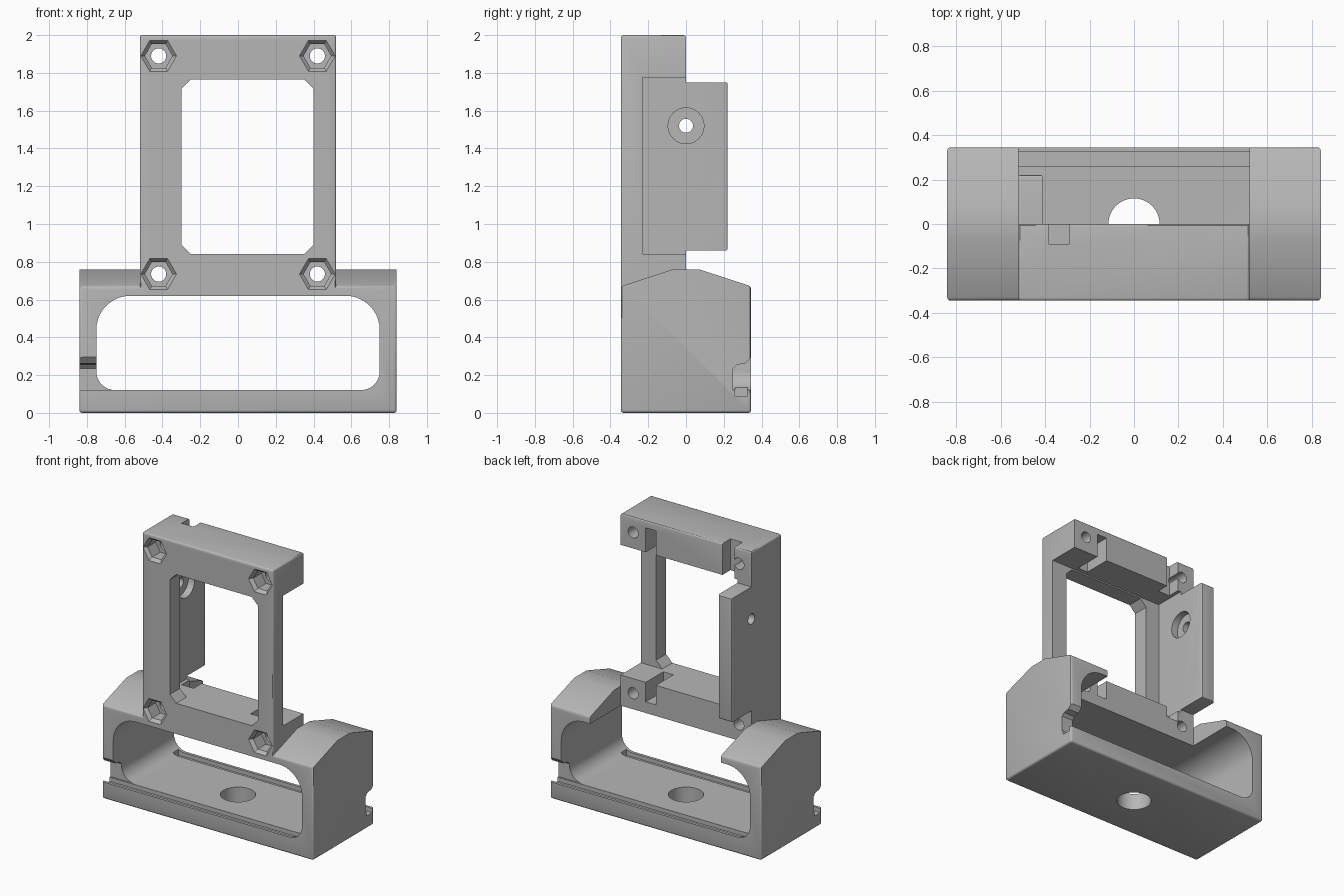
import bpy, bmesh, math
from mathutils import Vector

cube = bpy.data.objects.get("Cube")
if cube:
    bpy.data.objects.remove(cube, do_unlink=True)

grey = bpy.data.materials.new("mid_grey")
grey.use_nodes = True
colour = (0.47, 0.47, 0.47, 1)
grey.diffuse_color = colour
grey.node_tree.nodes["Principled BSDF"].inputs["Base Color"].default_value = colour


def prism(name, points, axis, lo, hi, end_scale=1.0, bevel=0.0, keep=lambda e: True):
    """Extrude a profile along an axis; profile pairs are (y,z), (x,z) or (x,y)."""
    def place(p, d):
        a, b = p
        return {"x": (d, a, b), "y": (a, d, b), "z": (a, b, d)}[axis]
    n = len(points)
    cx, cy = sum(p[0] for p in points) / n, sum(p[1] for p in points) / n
    far = [(cx + (p[0] - cx) * end_scale, cy + (p[1] - cy) * end_scale) for p in points]
    bm = bmesh.new()
    a = [bm.verts.new(place(p, lo)) for p in points]
    b = [bm.verts.new(place(p, hi)) for p in far]
    bm.faces.new(a)
    bm.faces.new(b[::-1])
    for i in range(n):
        j = (i + 1) % n
        bm.faces.new((a[i], b[i], b[j], a[j]))
    bmesh.ops.recalc_face_normals(bm, faces=bm.faces)
    if bevel:
        bmesh.ops.bevel(bm, geom=[e for e in bm.edges if keep(e)], offset=bevel,
                        segments=3, profile=0.5, affect="EDGES")
    mesh = bpy.data.meshes.new(name)
    bm.to_mesh(mesh)
    bm.free()
    mesh.materials.append(grey)
    ob = bpy.data.objects.new(name, mesh)
    bpy.context.scene.collection.objects.link(ob)
    return ob


def rect(a0, a1, b0, b1):
    return [(a0, b0), (a1, b0), (a1, b1), (a0, b1)]


def box(name, x0, x1, y0, y1, z0, z1, **kw):
    return prism(name, rect(x0, x1, y0, y1), "z", z0, z1, **kw)


def ring(cx, cy, r, n):
    return [(cx + r * math.cos(math.tau * i / n), cy + r * math.sin(math.tau * i / n))
            for i in range(n)]


def rounded(a0, a1, b0, b1, low, high, steps):
    """Rectangle with separate corner radii at the bottom and the top."""
    pts = []
    for cx, cy, r, start in ((a1 - high, b1 - high, high, 0), (a0 + high, b1 - high, high, 1),
                             (a0 + low, b0 + low, low, 2), (a1 - low, b0 + low, low, 3)):
        for i in range(steps + 1):
            t = math.pi / 2 * (start + i / steps)
            pts.append((cx + r * math.cos(t), cy + r * math.sin(t)))
    return pts


# Gabled housing
gable = [(-.345, 0), (.345, 0), (.345, .67), (.07, .76), (-.07, .76), (-.345, .67)]
mount = prism("camera_mount", gable, "x", -.84, .84, bevel=.015,
              keep=lambda e: max(v.co.z for v in e.verts) < .68)
helpers = []


def combine(ob, operation="DIFFERENCE"):
    mod = mount.modifiers.new(ob.name, "BOOLEAN")
    mod.operation, mod.solver, mod.object = operation, "EXACT", ob
    ob.hide_render = True
    helpers.append(ob)


# Opening behind the upright frame
combine(box("rear_opening", -.52, .52, 0, .5, .45, 1))

# Upright frame, rounded on the front and top edges
combine(box("upright_frame", -.52, .52, -.345, 0, .4, 2, bevel=.013,
            keep=lambda e: all(v.co.y < -.3 for v in e.verts)
            or all(v.co.z > 1.9 for v in e.verts)), "UNION")

# Side plate standing out behind the frame
combine(box("side_plate", -.52, -.41, -.1, .22, .86, 1.75, bevel=.01,
            keep=lambda e: all(v.co.y > .2 for v in e.verts)), "UNION")

# Battery tunnel through the housing
combine(prism("tunnel", rounded(-.75, .75, .12, .62, .10, .18, 10), "y", -.5, .5))

# Frame window with clipped corners, and the deeper pocket behind it
combine(prism("window", rounded(-.30, .40, .84, 1.765, .05, .05, 1), "y", -.5, .1))
combine(box("rear_pocket", -.41, .7, -.23, .3, .84, 1.775))

# Bolt holes with tapered hexagonal nut seats
for sx in (-.42, .42):
    for z in (.735, 1.89):
        combine(prism("bolt_hole", ring(sx, z, .04, 32), "y", -.5, .06))
        combine(prism("nut_seat", ring(sx, z, .073, 6), "y", -.4, -.23))
        combine(prism("nut_chamfer", ring(sx, z, .099, 6), "y", -.35, -.32, end_scale=.72))

# Side plate screw hole and its counterbore
combine(prism("screw_hole", ring(0, 1.52, .037, 32), "x", -.6, -.35))
combine(prism("screw_counterbore", ring(0, 1.52, .095, 40), "x", -.46, -.35))

# Wire notches beside the bolts
combine(box("top_wire_notch", -.385, -.29, -.09, .1, 1.7, 2.1))
combine(box("top_blind_notch", .24, .32, -.2, .1, 1.7, 1.95))
combine(box("bottom_wire_notch", -.385, -.29, -.09, .1, .76, .9))
combine(box("bottom_blind_notch", .24, .32, -.2, .1, .7, .9))

# Floor hole
combine(prism("floor_hole", ring(0, 0, .115, 48), "z", -.1, .2))

# Strap notch and floor groove, repeated half a turn apart
notch = [(.25, .12), (.4, .12), (.4, .34), (.345, .295), (.315, .262), (.27, .255), (.25, .235)]
for s in (1, -1):
    span = sorted((s * .62, s * .95))
    combine(prism("strap_notch", [(s * y, z) for y, z in notch], "x", *span))
    groove_x = sorted((s * -.70, s * .95))
    groove_y = sorted((s * .26, s * .325))
    combine(box("floor_groove", *groove_x, *groove_y, .09, .16))

# Bake the cuts, drop the helpers and shade
bpy.context.view_layer.update()
graph = bpy.context.evaluated_depsgraph_get()
baked = bpy.data.meshes.new_from_object(mount.evaluated_get(graph))
mount.modifiers.clear()
mount.data = baked
for ob in helpers:
    bpy.data.objects.remove(ob, do_unlink=True)
baked.materials.clear()
baked.materials.append(grey)
for face in baked.polygons:
    face.material_index = 0
bpy.ops.object.select_all(action="DESELECT")
mount.select_set(True)
bpy.context.view_layer.objects.active = mount
bpy.ops.object.shade_smooth_by_angle(angle=math.radians(30))
